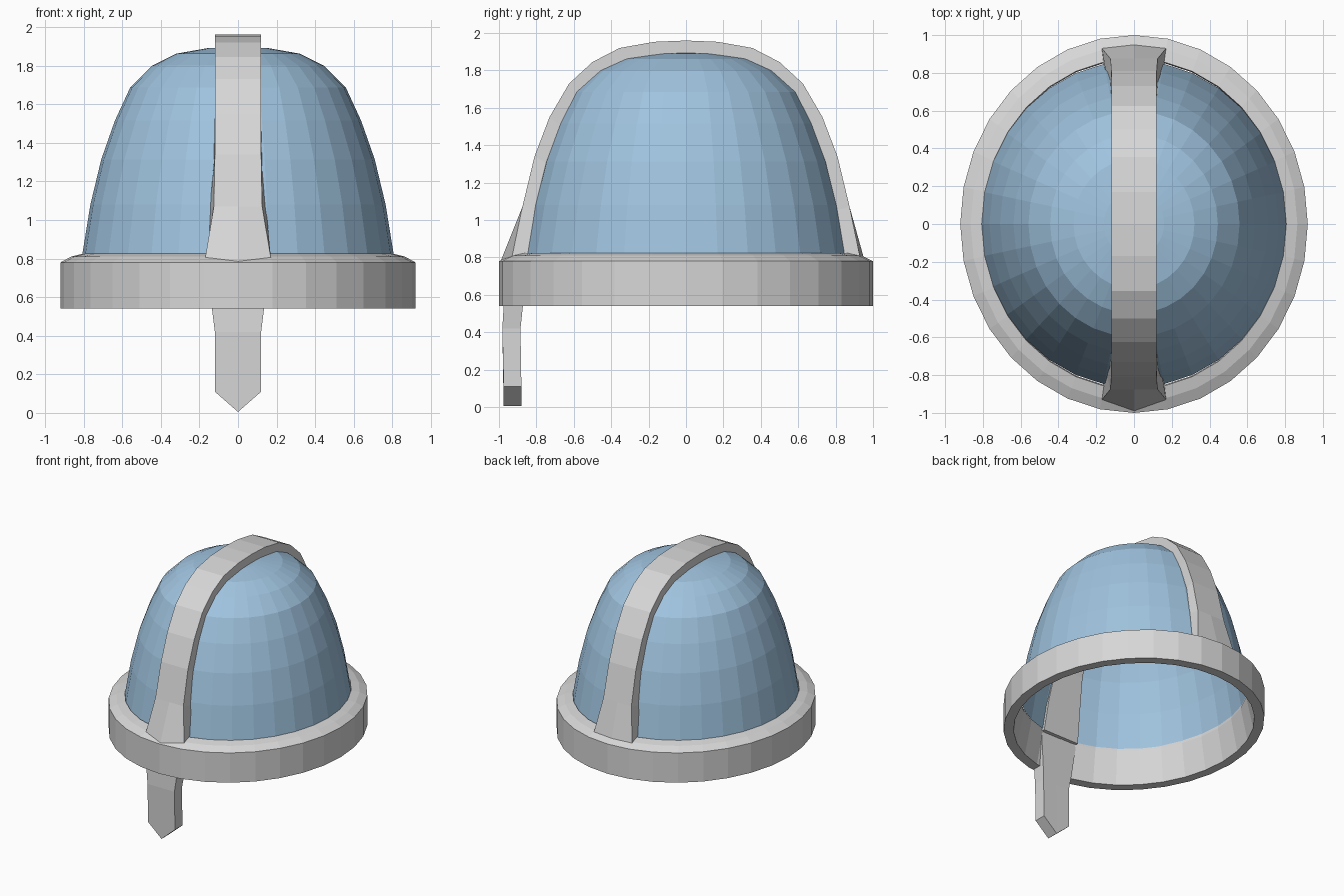
import bpy, bmesh, math

if "Cube" in bpy.data.objects:
    bpy.data.objects.remove(bpy.data.objects["Cube"])

SIDES = 32


def material(name, rgb):
    m = bpy.data.materials.new(name)
    m.diffuse_color = (*rgb, 1)
    m.use_nodes = True
    m.node_tree.nodes["Principled BSDF"].inputs["Base Color"].default_value = m.diffuse_color
    return m


steel = material("pale grey steel", (0.68, 0.68, 0.68))
blue = material("light blue", (0.35, 0.55, 0.74))


def finish(name, bm, mat, recalc=True):
    if recalc:
        bmesh.ops.recalc_face_normals(bm, faces=bm.faces)
    me = bpy.data.meshes.new(name)
    bm.to_mesh(me)
    bm.free()
    me.materials.append(mat)
    ob = bpy.data.objects.new(name, me)
    bpy.context.collection.objects.link(ob)
    return ob


def oval_lathe(name, profile, y_scale, mat, closed):
    """Sweep an (x radius, z) profile round an oval."""
    bm = bmesh.new()
    rows = []
    for r, z in profile:
        if r == 0:
            rows.append([bm.verts.new((0, 0, z))] * SIDES)
            continue
        row = []
        for i in range(SIDES):
            a = 2 * math.pi * i / SIDES
            row.append(bm.verts.new((r * math.cos(a), r * y_scale * math.sin(a), z)))
        rows.append(row)
    pairs = list(zip(rows, rows[1:]))
    if closed:
        pairs.append((rows[-1], rows[0]))
    for lo, hi in pairs:
        for i in range(SIDES):
            j = (i + 1) % SIDES
            vs = list(dict.fromkeys([lo[i], lo[j], hi[j], hi[i]]))
            bm.faces.new(vs)
    return finish(name, bm, mat)


def loft(name, sections, mat):
    """Join six-point sections (outer left/mid/right, inner right/mid/left)."""
    bm = bmesh.new()
    rows = [[bm.verts.new(p) for p in s] for s in sections]
    for a, b in zip(rows, rows[1:]):
        for i in range(6):
            j = (i + 1) % 6
            bm.faces.new([a[i], a[j], b[j], b[i]])
    for r in (rows[0], rows[-1]):
        bm.faces.new([r[0], r[1], r[4], r[5]])
        bm.faces.new([r[1], r[2], r[3], r[4]])
    return finish(name, bm, mat)


# Domed shell
oval_lathe("dome", [(0.808, 0.815), (0.765, 1.08), (0.709, 1.313), (0.638, 1.515),
                    (0.559, 1.686), (0.444, 1.80), (0.32, 1.862), (0.16, 1.89),
                    (0, 1.90)], 1.07, blue, False)

# Brow ring with sloped top
oval_lathe("brow_ring", [(0.92, 0.54), (0.92, 0.78), (0.865, 0.81), (0.805, 0.825),
                         (0.80, 0.80), (0.85, 0.54)], 1.087, steel, True)

# Crest band over the dome: outer y, outer z, inner y, inner z, outer and inner half width
half = [(0.17, 1.953, 0.16, 1.87, 0.12, 0.12),
        (0.355, 1.92, 0.33, 1.84, 0.12, 0.12),
        (0.50, 1.845, 0.46, 1.78, 0.12, 0.12),
        (0.625, 1.73, 0.58, 1.67, 0.12, 0.12),
        (0.73, 1.55, 0.665, 1.50, 0.12, 0.12),
        (0.81, 1.34, 0.735, 1.30, 0.12, 0.125),
        (0.875, 1.07, 0.79, 1.05, 0.125, 0.147)]


def band_section(s, yo, zo, yi, zi, wo, wi, mid=0.0, drop=0.0):
    return [(-wo, s * yo, zo), (0, s * (yo + mid), zo - drop), (wo, s * yo, zo),
            (wi, s * yi, zi), (0, s * yi, zi), (-wi, s * yi, zi)]


foot = (0.93, 0.805, 0.83, 0.80, 0.17, 0.16)
sections = [band_section(-1, *foot, 0.06, 0.022)]
sections += [band_section(-1, *p) for p in reversed(half)]
sections.append(band_section(1, 0, 1.96, 0, 1.88, 0.12, 0.12))
sections += [band_section(1, *p) for p in half]
sections.append(band_section(1, *foot, 0.02, 0.005))
loft("crest_band", sections, steel)

# Nose guard: half width, side z, middle z, front y, back y
nose = [(0.165, 0.80, 0.80, -0.92, -0.855),
        (0.135, 0.54, 0.54, -0.975, -0.872),
        (0.12, 0.42, 0.42, -0.982, -0.885),
        (0.12, 0.11, 0.005, -0.975, -0.88)]
loft("nose_guard", [[(-w, f, z), (0, f, m), (w, f, z), (w, b, z), (0, b, m), (-w, b, z)]
                    for w, z, m, f, b in nose], steel)
